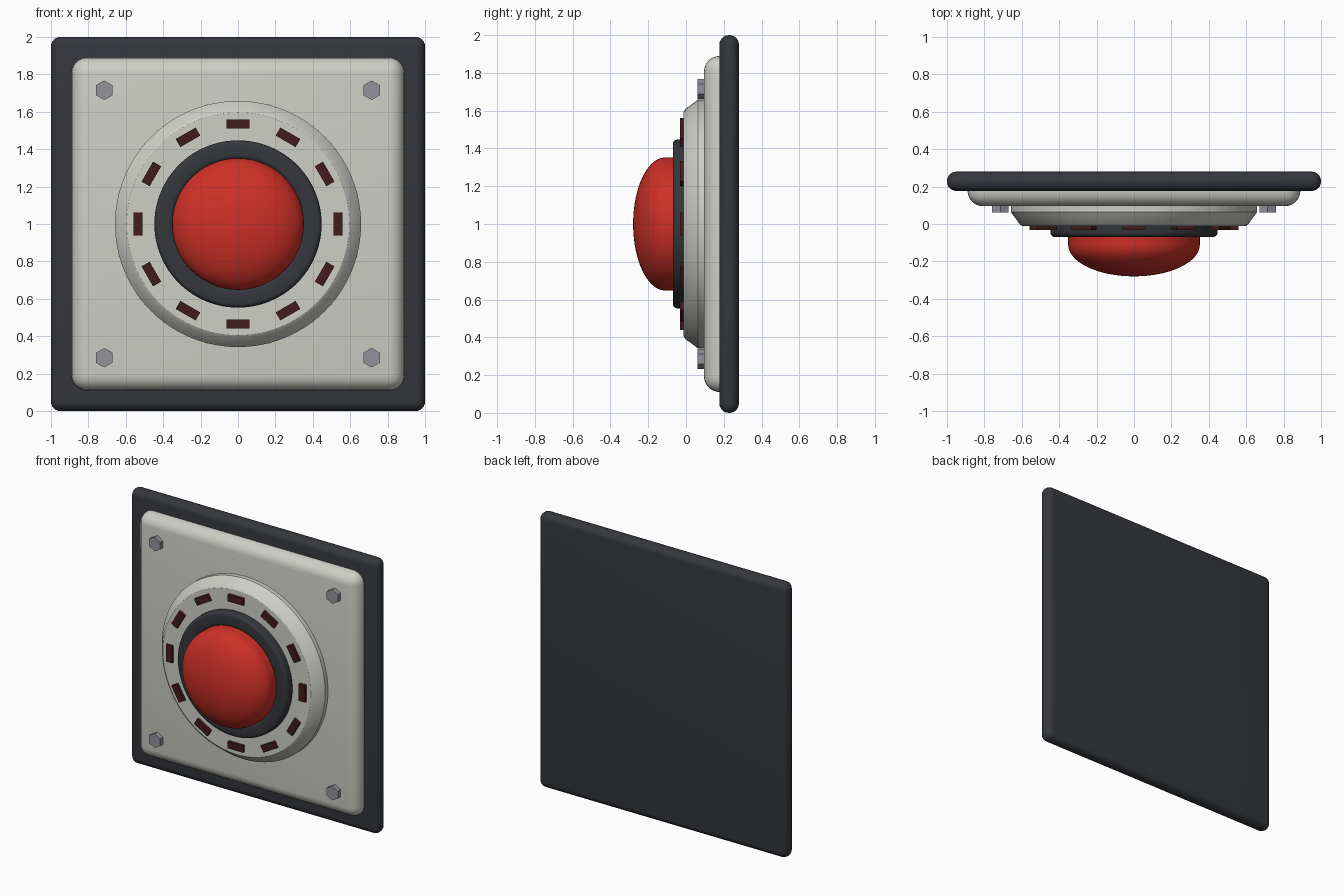
import bpy, bmesh, math
from mathutils import Matrix

if "Cube" in bpy.data.objects:
    bpy.data.objects.remove(bpy.data.objects["Cube"])

def material(name, rgb):
    m = bpy.data.materials.new(name)
    m.diffuse_color = (*rgb, 1)
    m.use_nodes = True
    m.node_tree.nodes["Principled BSDF"].inputs["Base Color"].default_value = m.diffuse_color
    return m

DARK = material("dark_rubber", (0.035, 0.038, 0.045))
PALE = material("pale_enamel", (0.62, 0.62, 0.58))
RED = material("red_plastic", (0.62, 0.03, 0.02))
LAMP = material("dark_red_lamp", (0.055, 0.012, 0.012))
STEEL = material("steel", (0.29, 0.29, 0.33))

def finish(name, bm, mat, bevel=0, smooth=True):
    me = bpy.data.meshes.new(name)
    bmesh.ops.recalc_face_normals(bm, faces=bm.faces)
    bm.to_mesh(me)
    bm.free()
    ob = bpy.data.objects.new(name, me)
    bpy.context.collection.objects.link(ob)
    me.materials.append(mat)
    bpy.ops.object.select_all(action='DESELECT')
    ob.select_set(True)
    bpy.context.view_layer.objects.active = ob
    if bevel:
        mod = ob.modifiers.new("bevel", 'BEVEL')
        mod.width, mod.segments = bevel, 6
        mod.limit_method = 'NONE'
        bpy.ops.object.modifier_apply(modifier="bevel")
    if smooth:
        bpy.ops.object.shade_smooth_by_angle(angle=math.radians(32))
    return ob

def box(name, half, y0, y1, mat, bevel):
    bm = bmesh.new()
    bmesh.ops.create_cube(bm, size=1, matrix=Matrix.Translation((0, (y0 + y1) / 2, 1))
                          @ Matrix.Diagonal((2 * half, y1 - y0, 2 * half, 1)))
    return finish(name, bm, mat, bevel)

def lathe(name, profile, mat, steps=96):
    # profile of (radius, y), spun round the front-to-back axis at z = 1
    bm = bmesh.new()
    vs = [bm.verts.new((r, y, 1)) for r, y in profile]
    es = [bm.edges.new(p) for p in zip(vs, vs[1:])]
    bmesh.ops.spin(bm, geom=vs + es, cent=(0, 0, 1), axis=(0, 1, 0),
                   angle=2 * math.pi, steps=steps)
    bmesh.ops.remove_doubles(bm, verts=bm.verts, dist=1e-5)
    return finish(name, bm, mat)

def arc(cx, cy, rx, ry, a0, a1, n):
    angles = [math.radians(a0 + (a1 - a0) * i / n) for i in range(n + 1)]
    return [(cx + rx * math.cos(a), cy + ry * math.sin(a)) for a in angles]

# Square plates
box("back_plate", 1.0, 0.177, 0.28, DARK, 0.05)
box("front_panel", 0.89, 0.095, 0.265, PALE, 0.083)

# Round raised bezel with sloped rim
lathe("bezel", [(0, 0.12), (0.658, 0.12), (0.658, 0.063), (0.648, 0.05),
                (0.61, -0.002), (0.595, -0.012), (0, -0.012)], PALE)

# Dark collar with rounded edges
lathe("collar", [(0.34, 0.0), (0.447, 0.0)]
      + arc(0.422, -0.045, 0.025, 0.025, 0, -90, 5)
      + arc(0.37, -0.045, 0.025, 0.025, -90, -180, 5) + [(0.34, 0.0)], DARK)

# Domed push button
lathe("button", [(0, 0.0), (0.352, 0.0)]
      + arc(0, -0.11, 0.352, 0.17, 0, -90, 16)[:-1] + [(0, -0.28)], RED)

# Ring of twelve lamps
bm = bmesh.new()
for i in range(12):
    bmesh.ops.create_cube(bm, size=1, matrix=Matrix.Translation((0, 0, 1))
                          @ Matrix.Rotation(i * math.pi / 6, 4, 'Y')
                          @ Matrix.Translation((0, -0.01, 0.535))
                          @ Matrix.Diagonal((0.123, 0.042, 0.05, 1)))
finish("lamps", bm, LAMP, smooth=False)

# Hexagonal corner bolts
bm = bmesh.new()
for sx in (-1, 1):
    for sz in (-1, 1):
        bmesh.ops.create_cone(bm, cap_ends=True, segments=6, radius1=0.052, radius2=0.052,
                              depth=0.06, matrix=Matrix.Translation((sx * 0.715, 0.092, 1 + sz * 0.715))
                              @ Matrix.Rotation(math.pi / 2, 4, 'X'))
finish("bolts", bm, STEEL, smooth=False)
